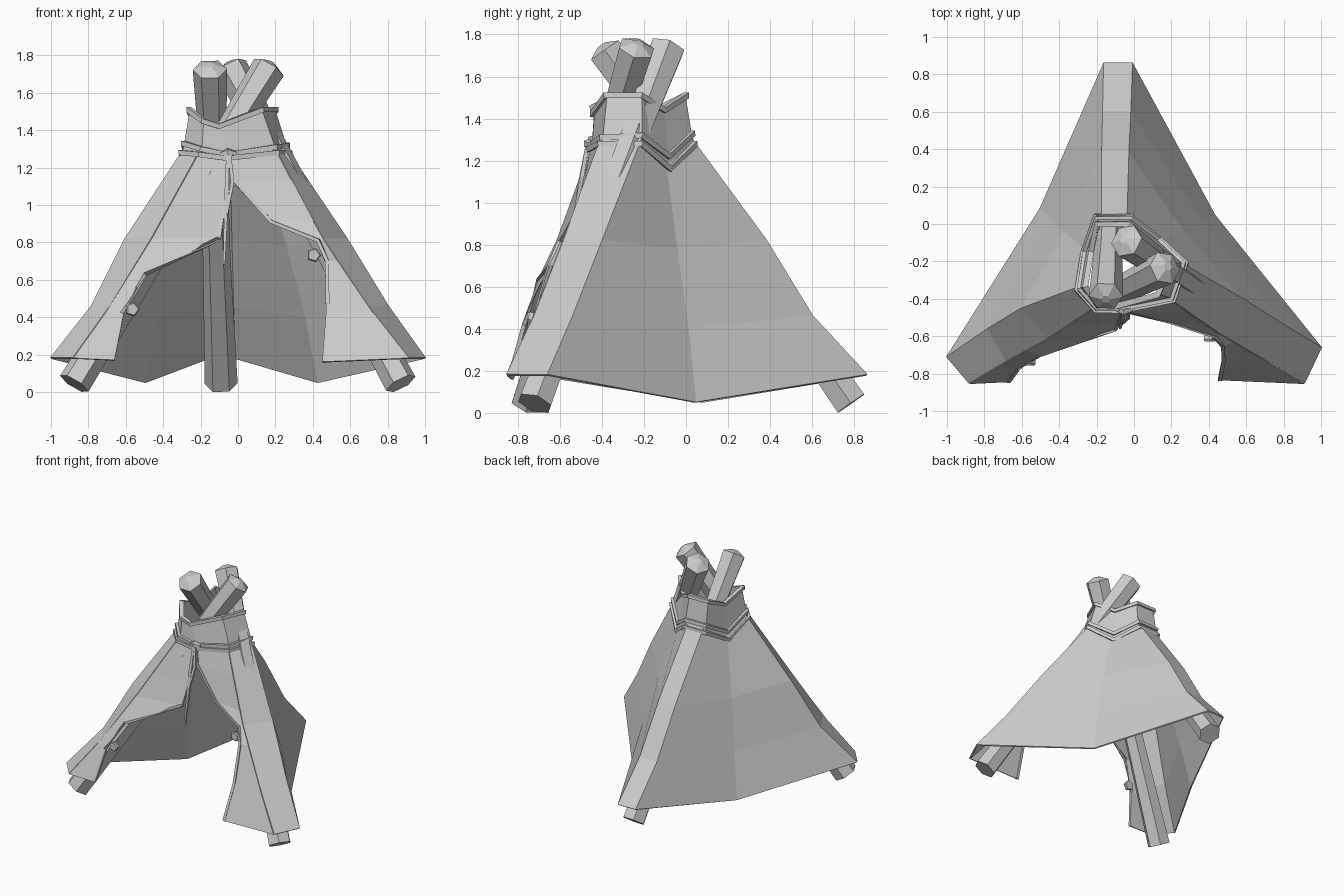
import bpy
from math import cos, sin, tau
from mathutils import Vector as V

cube = bpy.data.objects.get("Cube")
if cube:
    bpy.data.objects.remove(cube)

grey = bpy.data.materials.new("plain grey")
grey.use_nodes = True
GREY = (0.6, 0.6, 0.6, 1)
grey.diffuse_color = GREY
grey.node_tree.nodes["Principled BSDF"].inputs["Base Color"].default_value = GREY


def make(name, verts, faces, thickness=0):
    mesh = bpy.data.meshes.new(name)
    mesh.from_pydata(verts, [], faces)
    mesh.materials.append(grey)
    ob = bpy.data.objects.new(name, mesh)
    bpy.context.collection.objects.link(ob)
    if thickness:
        mod = ob.modifiers.new("thickness", 'SOLIDIFY')
        mod.thickness = thickness
        mod.offset = 0
    return ob


def loft(name, rows, closed=False, thickness=0, caps=False):
    """Skin a list of equally long point rows."""
    n = len(rows[0])
    verts = [p for row in rows for p in row]
    faces = []
    for i in range(len(rows) - 1):
        for j in range(n if closed else n - 1):
            k = (j + 1) % n
            faces.append((i*n + j, i*n + k, i*n + n + k, i*n + n + j))
    if caps:
        faces += [tuple(reversed(range(n))), tuple(range(len(verts) - n, len(verts)))]
    return make(name, verts, faces, thickness)


def sweep(name, path, radii, sides=6, closed=False):
    """Sweep a polygon section along a path, with one radius per point."""
    path = [V(p) for p in path]
    rows = []
    for i, p in enumerate(path):
        a = path[i - 1] if i or closed else p
        b = path[(i + 1) % len(path)] if closed or i + 1 < len(path) else p
        axis = (b - a).normalized()
        ref = V((0, 0, 1)) if abs(axis.z) < 0.6 else V((1, 0, 0))
        u = axis.cross(ref).normalized()
        w = axis.cross(u)
        r = radii[i] if isinstance(radii, list) else radii
        rows.append([p + r * (u * cos(tau * (k + .5) / sides) + w * sin(tau * (k + .5) / sides))
                     for k in range(sides)])
    if closed:
        rows.append(rows[0])
    return loft(name, rows, True, 0, not closed)


def at_height(line, z):
    """Point on a rising polyline at height z."""
    for a, b in zip(line, line[1:]):
        if z <= b[2]:
            break
    t = max(0, (z - a[2]) / (b[2] - a[2]))
    return V(a).lerp(V(b), t)


# Ridge corners and wall folds, each from hem to neck
back_r = [(-.16, .86, .18), (-.165, .6, .46), (-.17, .38, .82), (-.17, .02, 1.31)]
back_l = [(-.01, .86, .18), (-.02, .6, .46), (-.03, .38, .82), (-.04, .02, 1.31)]
left_b = [(1, -.66, .18), (.8, -.54, .46), (.58, -.4, .82), (.25, -.21, 1.31)]
left_f = [(.91, -.85, .18), (.69, -.72, .46), (.45, -.58, .82), (.19, -.4, 1.31)]
right_f = [(-.88, -.85, .18), (-.68, -.73, .46), (-.46, -.61, .82), (-.19, -.43, 1.31)]
right_b = [(-1, -.71, .18), (-.78, -.56, .46), (-.6, -.45, .82), (-.28, -.33, 1.31)]
fold_l = [(.43, .045, .05), (.365, .01, .4), (.265, -.045, .78), (.13, -.1, 1.2)]
fold_r = [(-.5, .08, .05), (-.44, .03, .4), (-.37, -.04, .78), (-.25, -.15, 1.22)]

# Canvas cover: two back walls and three flat ridges
cover = [right_f, right_b, fold_r, back_r, back_l, fold_l, left_b, left_f]
loft("canvas_cover", list(zip(*cover)), thickness=.012)

# Front flaps, from the front ridges to the edges of the doorway
edge_r = [(-.67, -.84, .17), (-.62, -.77, .42), (-.5, -.7, .63), (-.1, -.56, .82),
          (-.075, -.51, 1), (-.05, -.45, 1.29)]
edge_l = [(.46, -.83, .16), (.48, -.73, .42), (.475, -.65, .7), (.43, -.6, .81),
          (.18, -.52, .91), (-.02, -.47, 1.13), (-.05, -.45, 1.29)]
for side, edge, ridge in (("right", edge_r, right_f), ("left", edge_l, left_f)):
    loft(side + "_flap", [(p, at_height(ridge, p[2])) for p in edge], thickness=.012)
    sweep(side + "_flap_trim", edge, .014, 4)

# Neck collar, dipping between the poles
neck = [(-.19, .02), (-.02, .02), (.12, -.09), (.25, -.21), (.19, -.39),
        (-.06, -.44), (-.19, -.44), (-.28, -.34), (-.25, -.15)]
neck_top = [(-.19, -.01), (-.03, -.01), (.09, -.11), (.19, -.21), (.12, -.37),
            (-.1, -.43), (-.18, -.43), (-.25, -.33), (-.22, -.15)]
CENTRE = V((-.04, -.2))


def neck_ring(outline, z, dips, grow=1.0):
    """Collar outline at height z, lowered at the points named in dips."""
    ring = []
    for i, p in enumerate(outline):
        q = CENTRE + (V(p) - CENTRE) * grow
        ring.append((q.x, q.y, z - dips.get(i, 0)))
    return ring


top_dips = {2: .07, 5: .09, 6: .06, 8: .07}
mid_dips = {2: .11, 3: .01, 4: .02, 5: .06, 6: .03, 8: .1}
low_dips = {2: .12, 5: .03, 6: .01, 8: .11}
loft("neck_collar", [neck_ring(neck, 1.27, low_dips, 1.06), neck_ring(neck, 1.34, mid_dips),
                     neck_ring(neck_top, 1.52, top_dips)], True, .012)
for name, ring in (("collar_top_trim", neck_ring(neck_top, 1.51, top_dips, 1.06)),
                   ("collar_middle_trim", neck_ring(neck, 1.33, mid_dips, 1.05)),
                   ("collar_lower_trim", neck_ring(neck, 1.28, low_dips, 1.1))):
    sweep(name, ring, .019, 4, True)

# Three straight crossing poles with shallow pointed ends, slimmest at mid length
poles = {"right": ((-.875, -.75, .045), (.165, -.235, 1.735)),
         "left": ((.87, -.72, .045), (-.04, -.09, 1.735)),
         "back": ((-.09, .785, .045), (-.15, -.385, 1.725))}
for side, (foot, top) in poles.items():
    foot, top = V(foot), V(top)
    path = [foot.lerp(top, t) for t in (0, .4, .8, 1, 1.015)]
    sweep(side + "_pole", path, [.088, .074, .076, .092, .025])

# Toggle buttons and the knotted tie
for name, x, y, z in (("right_button", -.565, -.745, .445), ("left_button", .405, -.615, .735)):
    sweep(name, [(x, y + .02, z - .005), (x, y - .005, z), (x, y - .012, z)], [.038, .038, .03], 5)
sweep("tie_knot", [(-.09, -.455, 1.27), (-.055, -.465, 1.28), (-.01, -.455, 1.275)], [.014, .025, .014], 5)
sweep("long_tie", [(-.055, -.47, 1.27), (-.06, -.505, 1.08), (-.075, -.555, .68)], [.012, .016, .008], 4)
sweep("short_tie", [(-.045, -.47, 1.27), (-.03, -.495, 1.12), (-.06, -.53, .95)], [.012, .014, .008], 4)
